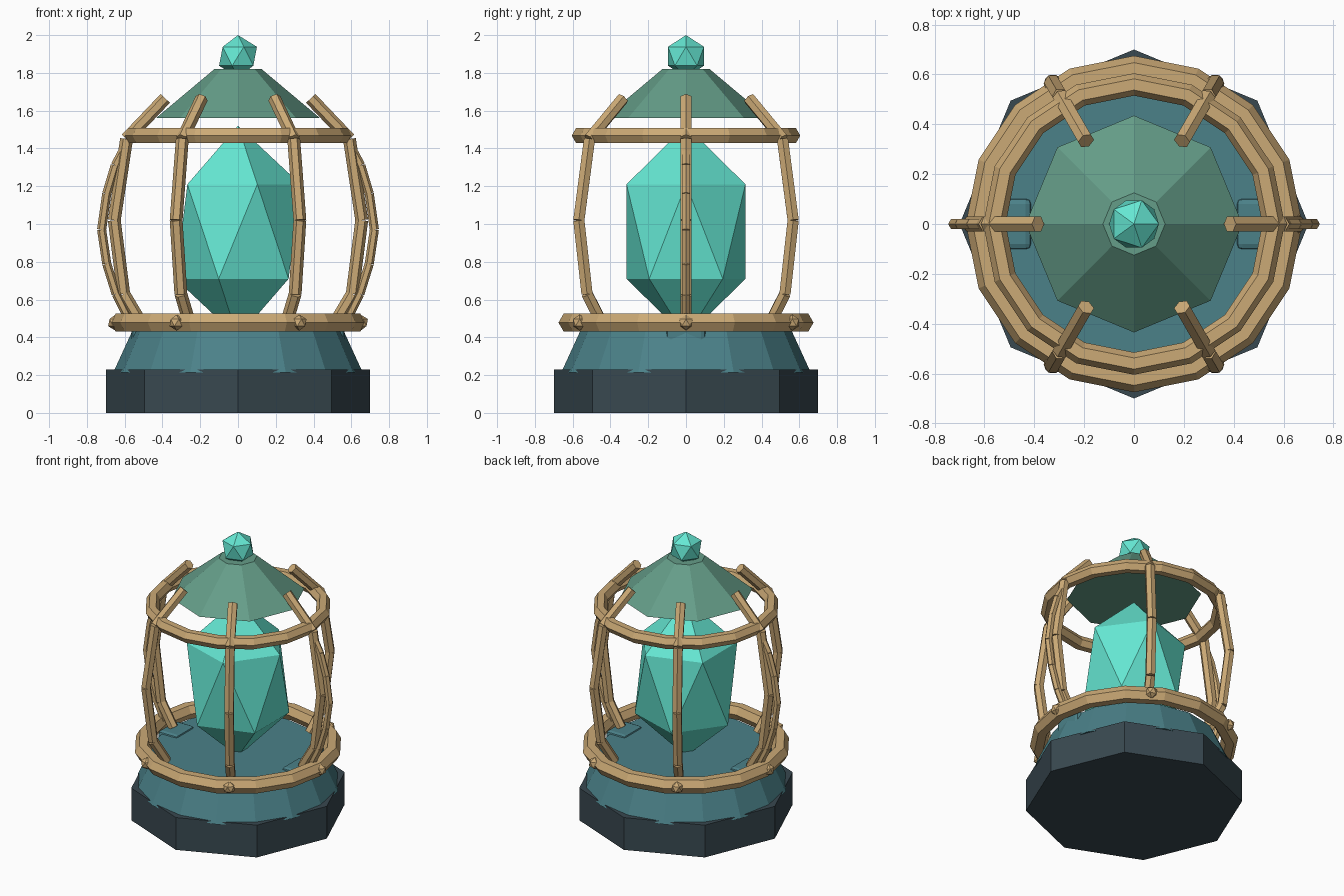
import bpy, bmesh
from math import cos, sin, pi, radians
from mathutils import Vector, Matrix

if "Cube" in bpy.data.objects:
    bpy.data.objects.remove(bpy.data.objects["Cube"])


def material(name, rgb):
    m = bpy.data.materials.new(name)
    m.diffuse_color = (*rgb, 1)
    m.use_nodes = True
    m.node_tree.nodes["Principled BSDF"].inputs["Base Color"].default_value = m.diffuse_color
    return m


STONE = material("dark_stone", (0.04, 0.065, 0.08))
TEAL = material("teal_metal", (0.07, 0.22, 0.25))
GREEN = material("green_roof", (0.13, 0.34, 0.25))
GLOW = material("crystal", (0.13, 0.80, 0.65))
BRASS = material("brass", (0.60, 0.40, 0.18))


def finish(name, bm, mat):
    bmesh.ops.recalc_face_normals(bm, faces=bm.faces)
    me = bpy.data.meshes.new(name)
    bm.to_mesh(me)
    bm.free()
    me.materials.append(mat)
    ob = bpy.data.objects.new(name, me)
    bpy.context.collection.objects.link(ob)
    return ob


def frustum(name, n, r0, r1, z0, z1, mat):
    bm = bmesh.new()
    bmesh.ops.create_cone(bm, cap_ends=True, segments=n, radius1=r0, radius2=r1, depth=z1 - z0,
                          matrix=Matrix.Translation((0, 0, (z0 + z1) / 2)))
    return finish(name, bm, mat)


def gem(name, loc, scale, mat):
    bm = bmesh.new()
    bmesh.ops.create_icosphere(bm, subdivisions=1, radius=1,
                               matrix=Matrix.Translation(loc) @ Matrix.Diagonal((*scale, 1)))
    return finish(name, bm, mat)


def bars(name, points, r, angle, mat):
    """Hexagonal straight bars along a (radius, z) path turned to an angle."""
    bm = bmesh.new()
    pts = [Vector((p * cos(angle), p * sin(angle), z)) for p, z in points]
    for a, b in zip(pts, pts[1:]):
        d = b - a
        rot = d.to_track_quat('Z', 'Y').to_matrix().to_4x4()
        bmesh.ops.create_cone(bm, cap_ends=True, segments=6, radius1=r, radius2=r,
                              depth=d.length, matrix=Matrix.Translation((a + b) / 2) @ rot)
    return finish(name, bm, mat)


def ring(name, major, minor, z, mat, n=16, m=6):
    bm = bmesh.new()
    loops = []
    for i in range(n):
        t = 2 * pi * i / n
        loop = []
        for j in range(m):
            u = 2 * pi * j / m
            p = major + minor * cos(u)
            loop.append(bm.verts.new((p * cos(t), p * sin(t), z + minor * sin(u))))
        loops.append(loop)
    for i in range(n):
        a, b = loops[i], loops[(i + 1) % n]
        for j in range(m):
            k = (j + 1) % m
            bm.faces.new((a[j], b[j], b[k], a[k]))
    return finish(name, bm, mat)


# Base and sloped collar
frustum("base", 8, 0.70, 0.70, 0, 0.23, STONE)
frustum("collar", 16, 0.66, 0.55, 0.215, 0.455, TEAL)

# Crystal, roof and finial
gem("crystal", (0, 0, 0.96), (0.37, 0.37, 0.56), GLOW)
frustum("roof", 8, 0.435, 0.125, 1.56, 1.82, GREEN)
gem("finial", (0, 0, 1.888), (0.112, 0.112, 0.112), GLOW)

# Cage rings
ring("lower_ring", 0.62, 0.055, 0.478, BRASS)
ring("upper_ring", 0.56, 0.045, 1.468, BRASS)

# Cage ribs with a rivet at each foot
RIB = [(0.51, 0.47), (0.605, 0.63), (0.655, 1.02), (0.59, 1.45), (0.385, 1.665)]
for i in range(6):
    a = radians(60 * i)
    bars(f"rib_{i + 1}", RIB, 0.034, a, BRASS)
    gem(f"rivet_{i + 1}", (0.65 * cos(a), 0.65 * sin(a), 0.478), (0.042,) * 3, BRASS)

# Bowed side handles and their rounded mounting lugs
HANDLE = [(0.58, 0.50), (0.645, 0.63), (0.695, 0.79), (0.722, 0.97),
          (0.695, 1.16), (0.65, 1.31), (0.58, 1.44)]
for side, a in (("right", 0), ("left", pi)):
    bars(f"{side}_handle", HANDLE, 0.024, a, BRASS)
    bm = bmesh.new()
    bmesh.ops.create_cube(bm, size=1, matrix=Matrix.Translation((0.487 * cos(a), 0, 0.41))
                          @ Matrix.Diagonal((0.155, 0.21, 0.12, 1)))
    bmesh.ops.bevel(bm, geom=bm.edges[:], offset=0.025, segments=2, profile=0.5, affect='EDGES')
    finish(f"{side}_lug", bm, TEAL)
